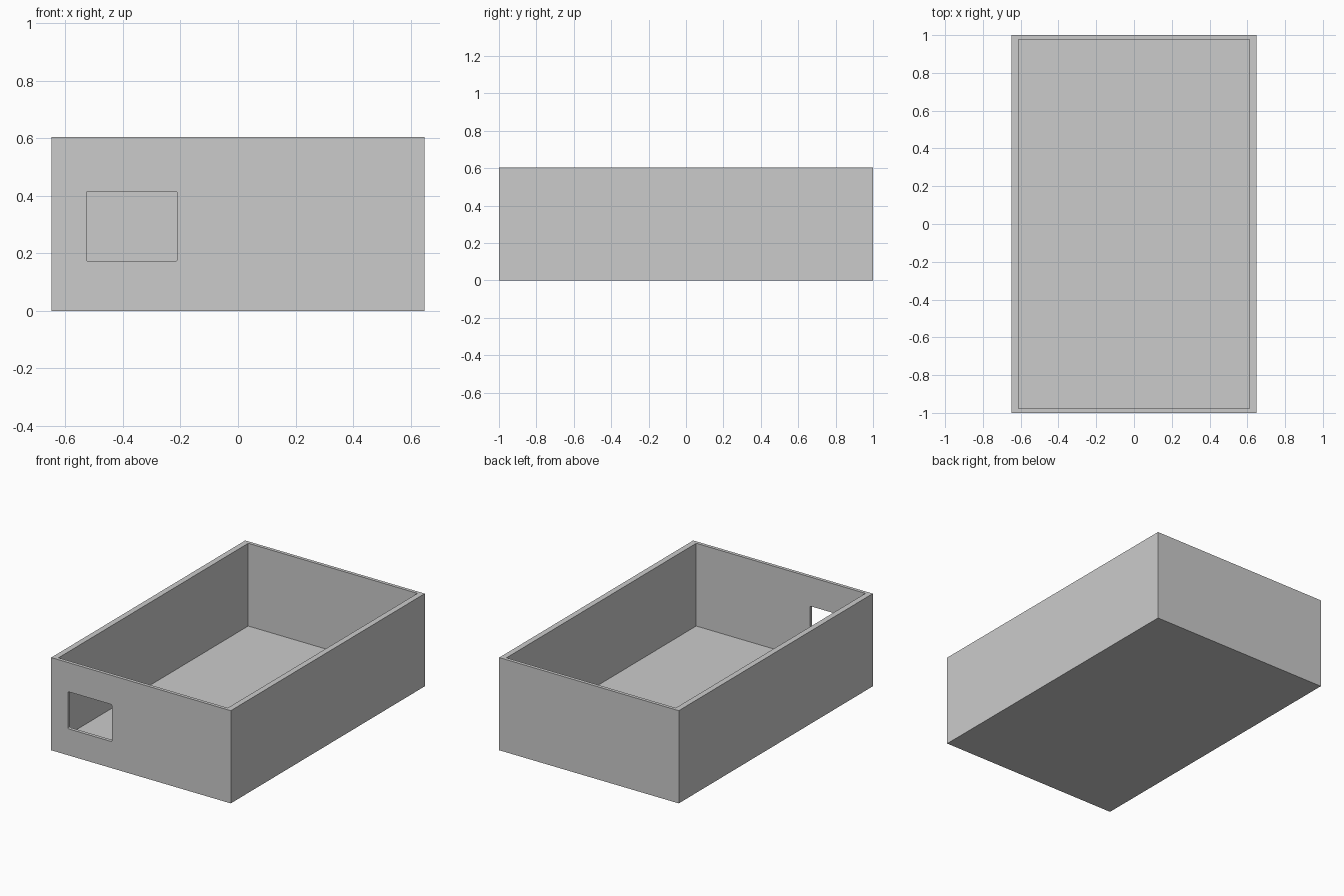
import bpy
import bmesh
from mathutils import Vector

default = bpy.data.objects.get("Cube")
if default:
    bpy.data.objects.remove(default, do_unlink=True)

HALF_X, HALF_Y, HEIGHT = 0.648, 1.0, 0.605
WALL_X, WALL_Y, FLOOR = 0.037, 0.022, 0.065

grey = bpy.data.materials.new("plain grey")
grey.use_nodes = True
colour = (0.6, 0.6, 0.6, 1)
grey.diffuse_color = colour
grey.node_tree.nodes["Principled BSDF"].inputs["Base Color"].default_value = colour


def block(name, low, high, round_axis=None, radius=0.0):
    """Box between two corners, with optional rounded edges along one axis."""
    low, high = Vector(low), Vector(high)
    bm = bmesh.new()
    bmesh.ops.create_cube(bm, size=1)
    for v in bm.verts:
        v.co = (low + high) / 2 + v.co * (high - low)
    if round_axis is not None:
        edges = [e for e in bm.edges
                 if abs((e.verts[0].co - e.verts[1].co).normalized()[round_axis]) > 0.9]
        bmesh.ops.bevel(bm, geom=edges, offset=radius, segments=3,
                        profile=0.5, affect='EDGES')
    mesh = bpy.data.meshes.new(name)
    bm.to_mesh(mesh)
    bm.free()
    mesh.materials.append(grey)
    obj = bpy.data.objects.new(name, mesh)
    bpy.context.collection.objects.link(obj)
    return obj


# Outer shell of the open tray
tray = block("open_box", (-HALF_X, -HALF_Y, 0), (HALF_X, HALF_Y, HEIGHT))

# Cutters: the inner cavity and the small opening in the front wall
cavity = block("cavity_cutter",
               (WALL_X - HALF_X, WALL_Y - HALF_Y, FLOOR),
               (HALF_X - WALL_X, HALF_Y - WALL_Y, HEIGHT + 0.2))
window = block("front_opening_cutter",
               (-0.527, -HALF_Y - 0.1, 0.173), (-0.211, -HALF_Y + 0.1, 0.415),
               round_axis=1, radius=0.006)

for cutter in (cavity, window):
    cutter.hide_render = True
    cut = tray.modifiers.new(cutter.name, 'BOOLEAN')
    cut.operation = 'DIFFERENCE'
    cut.solver = 'EXACT'
    cut.object = cutter

# Bake the cuts and drop the cutters
bpy.context.view_layer.objects.active = tray
for cutter in (cavity, window):
    bpy.ops.object.modifier_apply(modifier=cutter.name)
    bpy.data.objects.remove(cutter, do_unlink=True)
